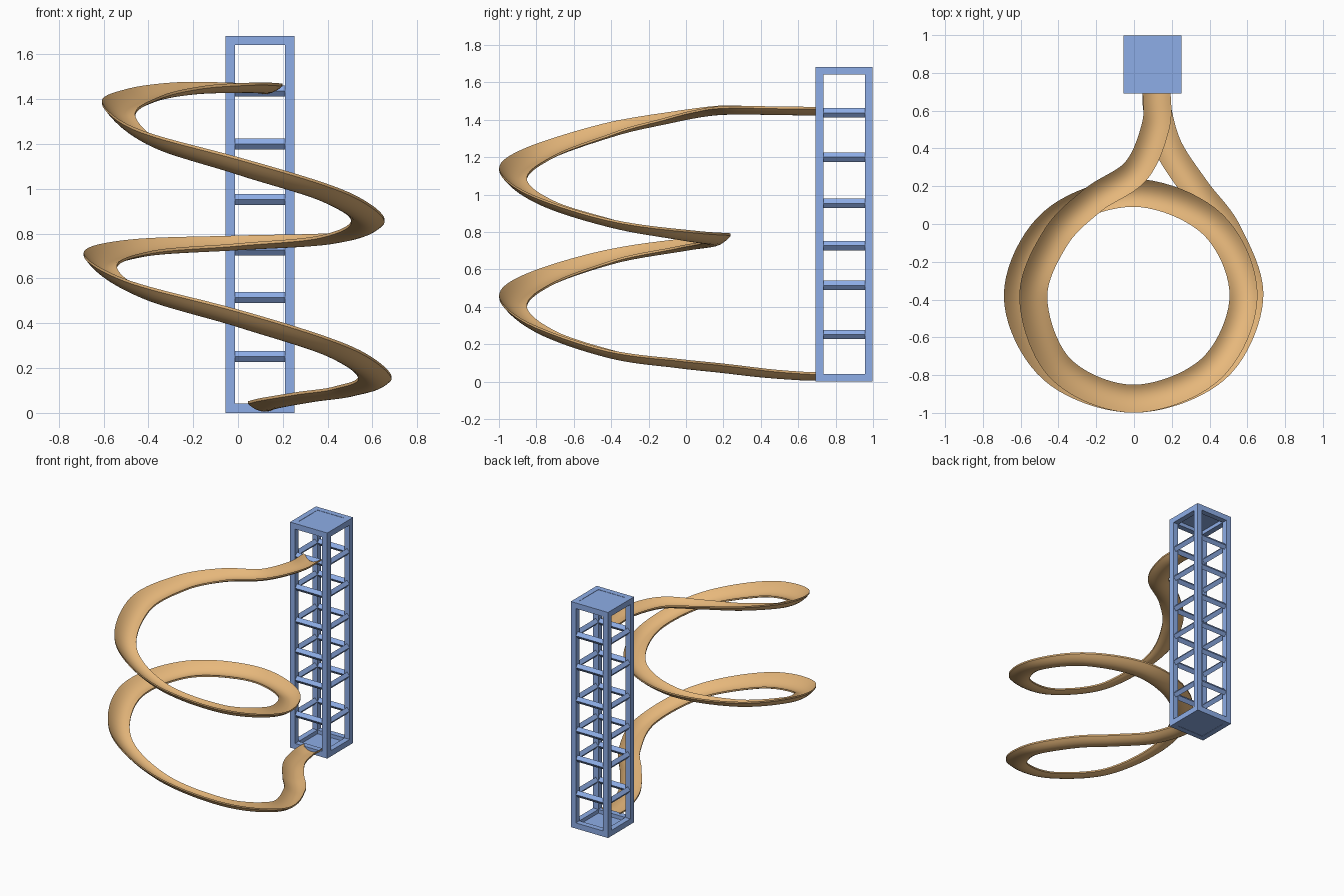
import bpy, bmesh, math
from mathutils import Vector

if "Cube" in bpy.data.objects:
    bpy.data.objects.remove(bpy.data.objects["Cube"])


def material(name, color):
    m = bpy.data.materials.new(name)
    m.diffuse_color = color
    m.use_nodes = True
    m.node_tree.nodes["Principled BSDF"].inputs["Base Color"].default_value = m.diffuse_color
    return m


ORANGE = material("orange_slide", (0.80, 0.48, 0.20, 1))
BLUE = material("blue_frame", (0.27, 0.42, 0.80, 1))


def finish(bm, name, mat):
    bmesh.ops.recalc_face_normals(bm, faces=bm.faces[:])
    me = bpy.data.meshes.new(name)
    bm.to_mesh(me)
    bm.free()
    me.materials.append(mat)
    ob = bpy.data.objects.new(name, me)
    bpy.context.collection.objects.link(ob)
    return ob


def skin(bm, rings, closed):
    """Join equal-length closed rings of points with quads."""
    vs = [[bm.verts.new(p) for p in r] for r in rings]
    n, m = len(vs), len(vs[0])
    for i in range(n if closed else n - 1):
        a, b = vs[i], vs[(i + 1) % n]
        for j in range(m):
            k = (j + 1) % m
            bm.faces.new((a[j], a[k], b[k], b[j]))
    return vs


# Tower dimensions
X0, X1, Y0, Y1, H, T = -0.055, 0.252, 0.692, 0.998, 1.683, 0.042


def box(name, x0, x1, y0, y1, z0, z1):
    bm = bmesh.new()
    bmesh.ops.create_cube(bm, size=1)
    for v in bm.verts:
        v.co = ((x0 + x1) / 2 + v.co.x * (x1 - x0),
                (y0 + y1) / 2 + v.co.y * (y1 - y0),
                (z0 + z1) / 2 + v.co.z * (z1 - z0))
    return finish(bm, name, BLUE)


def square_ring(name, profile):
    """Mitred square frame; profile is (inset from outside, z)."""
    bm = bmesh.new()
    corners = [(X0, Y0, 1, 1), (X1, Y0, -1, 1), (X1, Y1, -1, -1), (X0, Y1, 1, -1)]
    skin(bm, [[(x + sx * d, y + sy * d, z) for d, z in profile]
              for x, y, sx, sy in corners], True)
    return finish(bm, name, BLUE)


# Corner posts
for i, x in enumerate((X0, X1 - T)):
    for j, y in enumerate((Y0, Y1 - T)):
        box(f"tower_post_{i}{j}", x, x + T, y, y + T, 0, H)

# Diamond-section rungs
for i, z in enumerate((0.252, 0.515, 0.727, 0.953, 1.20, 1.437)):
    square_ring(f"tower_rung_{i + 1}",
                [(0.001, z), (T / 2, z + 0.025), (T, z), (T / 2, z - 0.025)])

# End frames and thin floor / roof plates
for name, z in (("base", 0), ("roof", H - T)):
    square_ring(f"{name}_frame", [(0, z), (T, z), (T, z + T), (0, z + T)])
for name, z in (("floor_plate", 0.002), ("roof_plate", H - 0.014)):
    box(name, X0 + T / 2, X1 - T / 2, Y0 + T / 2, Y1 - T / 2, z, z + 0.012)

# Slide path: x, y, z, banking (rise of outer lip)
PATH = [(.12, .71, 1.445, 0), (.115, .52, 1.447, 0), (.01, .28, 1.45, 0),
        (-.22, .125, 1.442, .02), (-.42, -.08, 1.405, .04),
        (-.533, -.4, 1.335, .06), (-.385, -.77, 1.21, .06),
        (0, -.925, 1.09, .055), (.41, -.765, .96, .03),
        (.58, -.38, .84, 0), (.415, 0, .775, .015), (0, .165, .75, .035),
        (-.43, .01, .725, .05), (-.615, -.38, .66, .06),
        (-.43, -.77, .535, .06), (0, -.925, .41, .055),
        (.43, -.77, .27, .03), (.61, -.4, .145, 0), (.5, -.05, .095, 0),
        (.33, .18, .07, 0), (.185, .4, .045, 0), (.125, .6, .03, 0),
        (.12, .71, .027, 0)]


def spline(pts, steps):
    """Catmull-Rom through all points."""
    P = [Vector(p) for p in pts]
    P = [2 * P[0] - P[1]] + P + [2 * P[-1] - P[-2]]
    out = []
    for i in range(1, len(P) - 2):
        a, b, c, d = P[i - 1:i + 3]
        for s in range(steps):
            t = s / steps
            out.append(0.5 * (2 * b + (c - a) * t + (2 * a - 5 * b + 4 * c - d) * t * t
                              + (3 * b - a - 3 * c + d) * t ** 3))
    return out + [P[-2]]


# Slide: shallow trough swept along the path
line = spline(PATH, 10)
half = [i / 5 for i in range(-5, 6)]
section = [(u, 0.034 * u * u - 0.010) for u in half]
section += [(u, 0.034 * u * u - 0.022) for u in reversed(half)]
rings = []
for i, p in enumerate(line):
    tangent = (line[min(i + 1, len(line) - 1)] - line[max(i - 1, 0)]).to_3d()
    side = tangent.cross(Vector((0, 0, 1))).normalized()
    hw = 0.074
    across = (side + Vector((0, 0, p[3] / (2 * hw)))) * hw
    rings.append([p.to_3d() + across * u + Vector((0, 0, h)) for u, h in section])
bm = bmesh.new()
vs = skin(bm, rings, False)
n = len(half)
for ring in (vs[0], vs[-1]):
    for j in range(n - 1):
        bm.faces.new((ring[j], ring[j + 1], ring[2 * n - 2 - j], ring[2 * n - 1 - j]))
slide = finish(bm, "spiral_slide", ORANGE)
bpy.context.view_layer.objects.active = slide
slide.select_set(True)
bpy.ops.object.shade_smooth_by_angle(angle=math.radians(35))
